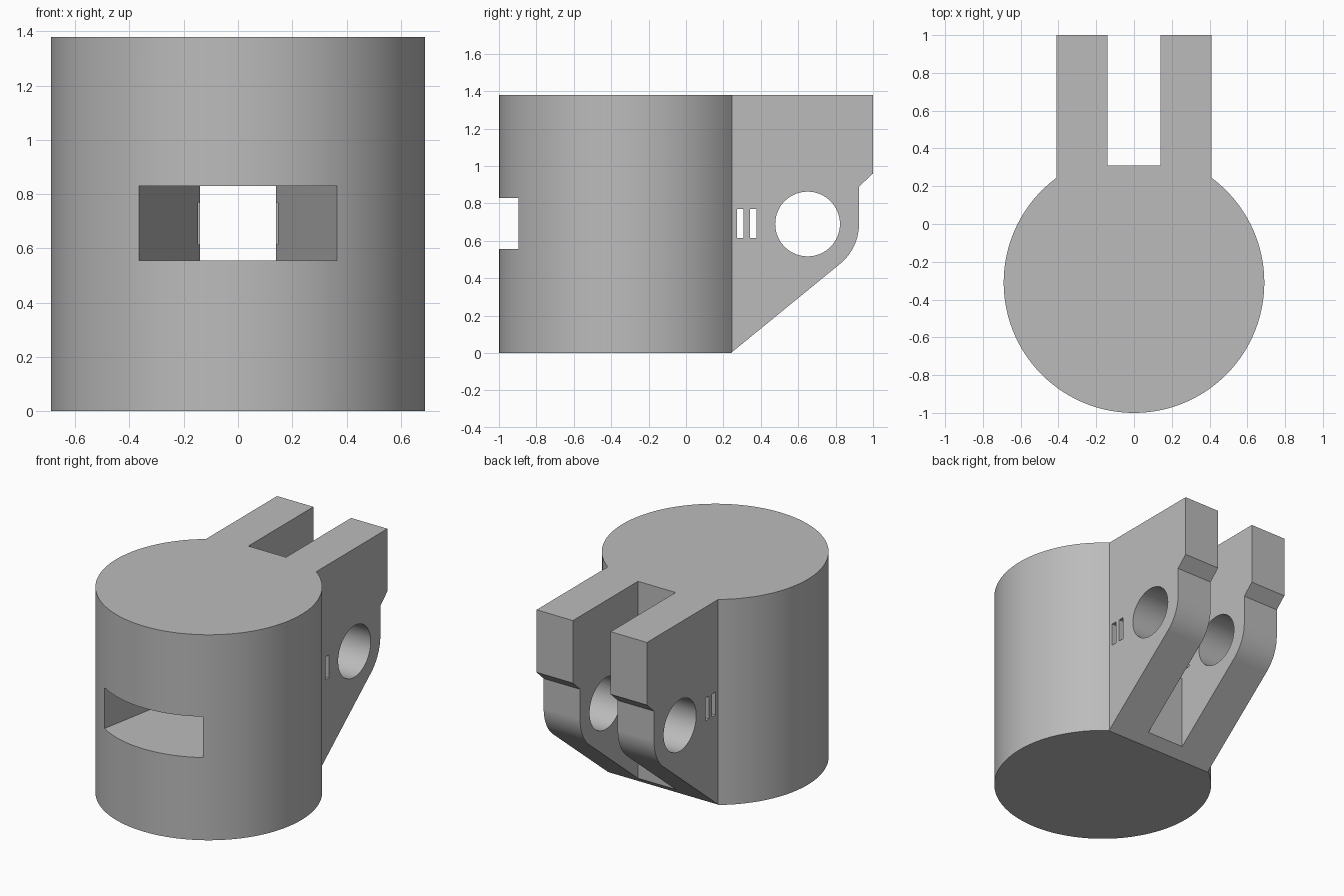
import bpy
import bmesh
from math import sin, cos, asin, pi, radians
from mathutils import Vector

cube = bpy.data.objects.get("Cube")
if cube:
    bpy.data.objects.remove(cube, do_unlink=True)

RADIUS, CENTRE_Y, HEIGHT = 0.69, -0.31, 1.38
LUG_X, GAP_X, GAP_Y = 0.41, 0.14, 0.31
BORE_Y, BORE_Z, BORE_R, TIP_R = 0.65, 0.69, 0.173, 0.275

grey = bpy.data.materials.new("plain grey")
grey.use_nodes = True
grey.diffuse_color = (0.5, 0.5, 0.5, 1)
grey.node_tree.nodes["Principled BSDF"].inputs["Base Color"].default_value = (0.5, 0.5, 0.5, 1)


def arc(cx, cy, r, a0, a1, n):
    return [(cx + r * cos(a0 + (a1 - a0) * i / n),
             cy + r * sin(a0 + (a1 - a0) * i / n)) for i in range(n + 1)]


def prism(name, outline, axis, lo, hi):
    """Extrude an outline along z (points are x, y) or x (points are y, z)."""
    bm = bmesh.new()
    place = (lambda p: (p[0], p[1], lo)) if axis == "z" else (lambda p: (lo, p[0], p[1]))
    face = bm.faces.new([bm.verts.new(place(p)) for p in outline])
    new = bmesh.ops.extrude_face_region(bm, geom=[face])["geom"]
    step = Vector((0, 0, hi - lo)) if axis == "z" else Vector((hi - lo, 0, 0))
    bmesh.ops.translate(bm, vec=step, verts=[v for v in new if isinstance(v, bmesh.types.BMVert)])
    bmesh.ops.recalc_face_normals(bm, faces=bm.faces)
    mesh = bpy.data.meshes.new(name)
    bm.to_mesh(mesh)
    bm.free()
    mesh.materials.append(grey)
    obj = bpy.data.objects.new(name, mesh)
    bpy.context.collection.objects.link(obj)
    return obj


def cut(target, tool, operation="DIFFERENCE"):
    mod = target.modifiers.new(tool.name, "BOOLEAN")
    mod.object, mod.operation, mod.solver = tool, operation, "EXACT"
    tool.hide_render = True
    bpy.context.view_layer.objects.active = target
    bpy.ops.object.modifier_apply(modifier=mod.name)
    bpy.data.objects.remove(tool, do_unlink=True)


# Plan outline: round body with two lugs and the gap between them
corner = asin(LUG_X / RADIUS)
plan = arc(0, CENTRE_Y, RADIUS, pi / 2 + corner, 2.5 * pi - corner, 96)
plan += [(LUG_X, 1.1), (GAP_X, 1.1), (GAP_X, GAP_Y),
         (-GAP_X, GAP_Y), (-GAP_X, 1.1), (-LUG_X, 1.1)]
body = prism("clevis_body", plan, "z", -0.1, HEIGHT + 0.1)

# Side outline: sloped underside, rounded lug tip and upper stop
side = [(-1.2, 0), (0.24, 0)]
side += arc(BORE_Y, BORE_Z, TIP_R, radians(-51.2), 0, 14)
side += [(0.925, 0.89), (1.0, 0.96), (1.0, HEIGHT), (-1.2, HEIGHT)]
cut(body, prism("side_profile", side, "x", -1, 1), "INTERSECT")

# Window tapering from the front to the gap
slope = (0.365 - GAP_X) / (GAP_Y + 0.895)
front, back = GAP_X + slope * (GAP_Y + 1.2), GAP_X - slope * 0.01
window = prism("window_cutter", [(-front, -1.2), (front, -1.2), (back, GAP_Y + 0.01),
                                 (-back, GAP_Y + 0.01)], "z", 0.555, 0.83)
cut(body, window)

# Pin bore and the pair of slits through both lugs
cut(body, prism("bore_cutter", arc(BORE_Y, BORE_Z, BORE_R, 0, 2 * pi, 64)[:-1], "x", -1, 1))
for y in (0.272, 0.342):
    slit = [(y, 0.615), (y + 0.036, 0.615), (y + 0.036, 0.77), (y, 0.77)]
    cut(body, prism("slit_cutter", slit, "x", -0.6, 0.6))

# Smooth curved walls with crisp edges
bpy.ops.object.select_all(action="DESELECT")
body.select_set(True)
bpy.context.view_layer.objects.active = body
bpy.ops.object.shade_smooth_by_angle(angle=radians(25))
weighted = body.modifiers.new("weighted_normals", "WEIGHTED_NORMAL")
weighted.keep_sharp = True
